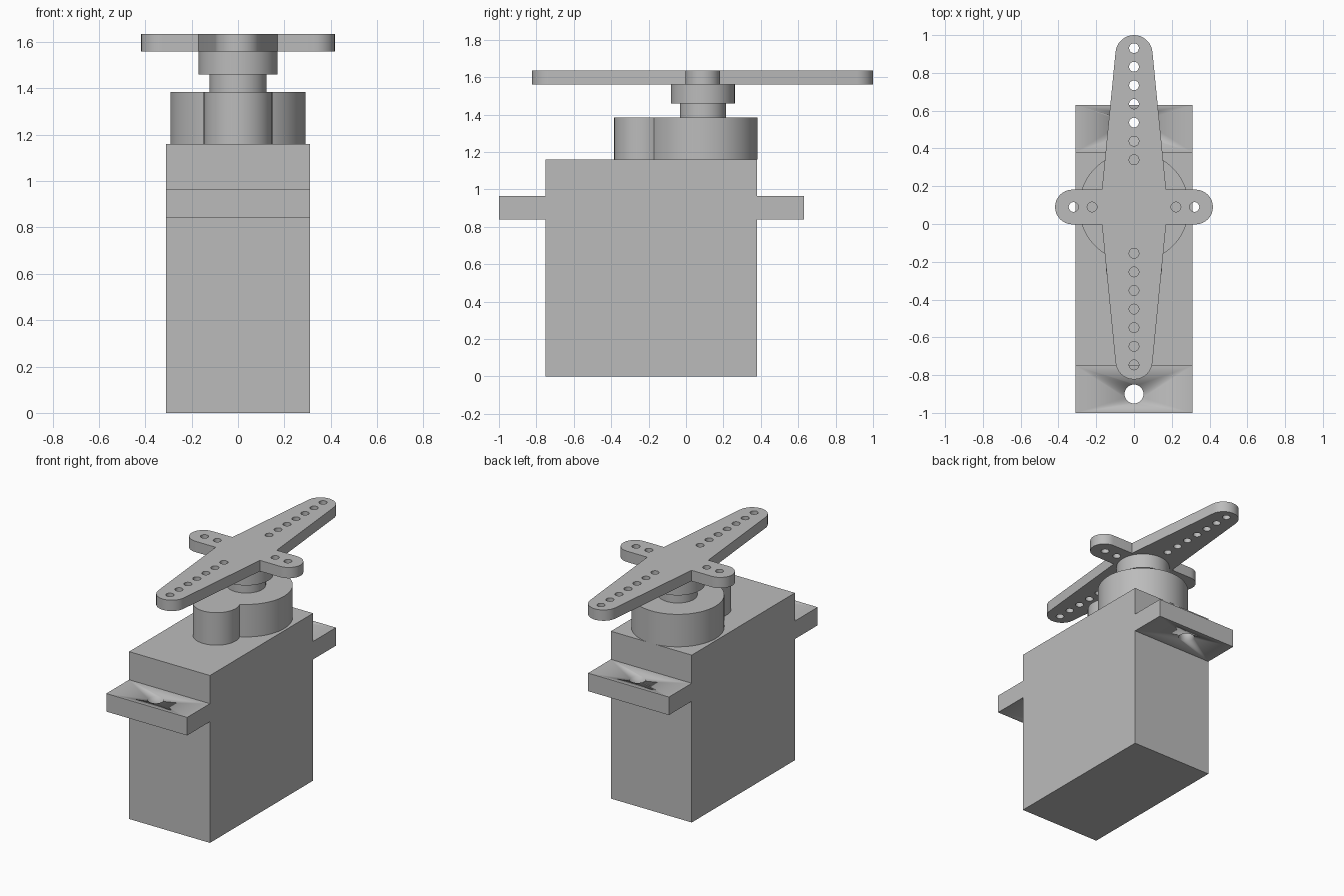
import bpy
import bmesh
from math import pi, sin, cos, radians
from mathutils import Matrix

cube = bpy.data.objects.get("Cube")
if cube:
    bpy.data.objects.remove(cube, do_unlink=True)

AXIS_Y = 0.09  # output shaft position along the case

grey = bpy.data.materials.new("plain_grey")
grey.use_nodes = True
colour = (0.5, 0.5, 0.5, 1)
grey.diffuse_color = colour
grey.node_tree.nodes["Principled BSDF"].inputs["Base Color"].default_value = colour


def arc(cx, cy, r, start, end, steps=16):
    """Points along an arc, angles in degrees."""
    angles = [radians(start + (end - start) * i / steps) for i in range(steps + 1)]
    return [(cx + r * cos(a), cy + r * sin(a)) for a in angles]


def circle(cx, cy, r, steps=32):
    return arc(cx, cy, r, 0, 360, steps)[:-1]


def plate(name, loops, z0, z1, matrix=Matrix()):
    """Extrude an outline (first loop) with holes (other loops) from z0 to z1."""
    curve = bpy.data.curves.new(name, "CURVE")
    curve.dimensions = "2D"
    curve.fill_mode = "BOTH"
    curve.extrude = (z1 - z0) / 2
    for loop in loops:
        spline = curve.splines.new("POLY")
        spline.points.add(len(loop) - 1)
        for point, (x, y) in zip(spline.points, loop):
            point.co = (x, y, 0, 1)
        spline.use_cyclic_u = True
    source = bpy.data.objects.new(name + "_outline", curve)
    bpy.context.collection.objects.link(source)
    bpy.context.view_layer.update()
    evaluated = source.evaluated_get(bpy.context.evaluated_depsgraph_get())
    mesh = bpy.data.meshes.new_from_object(evaluated)
    bpy.data.objects.remove(source, do_unlink=True)

    bm = bmesh.new()
    bm.from_mesh(mesh)
    bmesh.ops.remove_doubles(bm, verts=bm.verts, dist=1e-5)
    bmesh.ops.translate(bm, verts=bm.verts, vec=(0, 0, (z0 + z1) / 2))
    bmesh.ops.transform(bm, matrix=matrix, verts=bm.verts)
    bmesh.ops.recalc_face_normals(bm, faces=bm.faces)
    bm.to_mesh(mesh)
    bm.free()
    mesh.materials.clear()
    mesh.materials.append(grey)
    obj = bpy.data.objects.new(name, mesh)
    bpy.context.collection.objects.link(obj)
    bpy.ops.object.select_all(action="DESELECT")
    obj.select_set(True)
    bpy.context.view_layer.objects.active = obj
    bpy.ops.object.shade_smooth_by_angle(angle=radians(30))
    return obj


# Case with mounting tabs: side profile (y, z) extruded across x
profile = [(-0.75, 0), (0.38, 0), (0.38, 0.84), (0.63, 0.84), (0.63, 0.965),
           (0.38, 0.965), (0.38, 1.16), (-0.75, 1.16), (-0.75, 0.965),
           (-1, 0.965), (-1, 0.84), (-0.75, 0.84)]
side_to_world = Matrix(((0, 0, 1, 0), (1, 0, 0, 0), (0, 1, 0, 0), (0, 0, 0, 1)))
case = plate("case", [profile], -0.31, 0.31, side_to_world)

# Screw holes through the tabs
for label, y in (("front", -0.9), ("back", 0.53)):
    cutter = plate(label + "_screw_hole_cutter", [circle(0, y, 0.05)], 0.7, 1.1)
    cutter.hide_render = True
    cutter.hide_set(True)
    cutter.display_type = "WIRE"
    cut = case.modifiers.new(label + "_screw_hole", "BOOLEAN")
    cut.operation = "DIFFERENCE"
    cut.solver = "EXACT"
    cut.object = cutter
bpy.context.view_layer.objects.active = case
for modifier in list(case.modifiers):
    if modifier.type == "BOOLEAN":
        bpy.ops.object.modifier_move_to_index(modifier=modifier.name, index=0)

# Gear housing: large and small round towers joined in one outline
housing = (arc(0, AXIS_Y, 0.292, -63, 243, 56)
           + arc(0, -0.236, 0.148, 154, 386, 32))
plate("gear_housing", [housing], 1.16, 1.385)

# Output shaft and horn hub
plate("output_shaft", [circle(0, AXIS_Y, 0.123, 48)], 1.385, 1.46)
plate("horn_hub", [circle(0, AXIS_Y, 0.171, 48)], 1.46, 1.56)

# Cross-shaped horn: rounded arms meeting at inner corners, with hole rows
inner_x, half = 0.17, 0.092
outline = []
outline += arc(0.418 - half, AXIS_Y, half, -90, 90)
outline += [(inner_x, AXIS_Y + half)]
outline += arc(0, 0.902, 0.098, 6, 174)
outline += [(-inner_x, AXIS_Y + half)]
outline += arc(half - 0.418, AXIS_Y, half, 90, 270)
outline += [(-inner_x, AXIS_Y - half)]
outline += arc(0, -0.725, 0.098, 186, 354)
outline += [(inner_x, AXIS_Y - half)]

holes = []
for i in range(7):
    for y in (0.34 + 0.0985 * i, -0.155 - 0.0985 * i):
        holes.append(circle(0, y, 0.026, 20))
for x in (-0.32, -0.222, 0.222, 0.32):
    holes.append(circle(x, AXIS_Y, 0.026, 20))
plate("horn", [outline] + holes, 1.56, 1.635)
